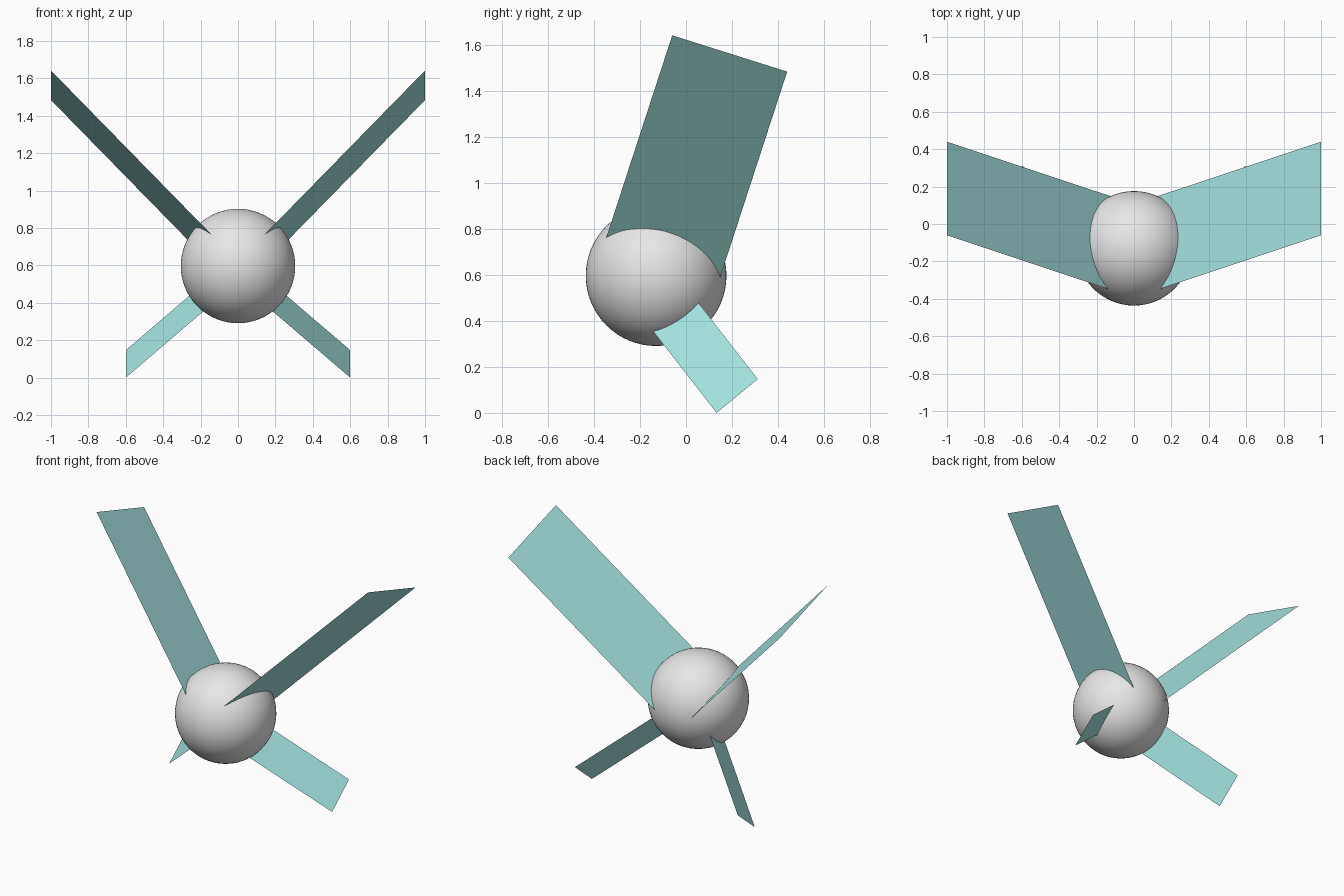
import bpy
import bmesh
from mathutils import Vector

cube = bpy.data.objects.get("Cube")
if cube:
    bpy.data.objects.remove(cube, do_unlink=True)


def make_material(name, rgb):
    mat = bpy.data.materials.new(name)
    mat.use_nodes = True
    colour = (*rgb, 1.0)
    mat.diffuse_color = colour
    bsdf = next(n for n in mat.node_tree.nodes if n.type == 'BSDF_PRINCIPLED')
    bsdf.inputs["Base Color"].default_value = colour
    return mat


def add_panel(name, tip_front, tip_back, direction, side, mat):
    """Flat sheet running from its outer edge along direction to the plane x = 0."""
    corners = [Vector(tip_front), Vector(tip_back)]
    d = Vector(direction)
    corners += [c - d * c.x for c in reversed(corners)]
    if side < 0:
        corners = [Vector((-c.x, c.y, c.z)) for c in reversed(corners)]
    bm = bmesh.new()
    bm.faces.new([bm.verts.new(c) for c in corners])
    mesh = bpy.data.meshes.new(name)
    bm.to_mesh(mesh)
    bm.free()
    mesh.materials.append(mat)
    obj = bpy.data.objects.new(name, mesh)
    bpy.context.collection.objects.link(obj)
    return obj


grey = make_material("light_grey", (0.8, 0.8, 0.8))
teal = make_material("pale_turquoise", (0.4, 0.83, 0.81))

# Round body
bpy.ops.mesh.primitive_uv_sphere_add(segments=64, ring_count=32, radius=0.306,
                                     location=(0, -0.13, 0.597))
body = bpy.context.object
body.name = "body"
body.data.materials.append(grey)
bpy.ops.object.shade_smooth()

# Long upper wings and short lower fins, one pair each
for side, label in ((1, "left"), (-1, "right")):
    add_panel(f"upper_wing_{label}", (1, -0.06, 1.642), (1, 0.44, 1.484),
              (1, 0.333, 1.022), side, teal)
    add_panel(f"lower_fin_{label}", (0.6, 0.133, 0.0), (0.6, 0.312, 0.147),
              (1, 0.665, -0.855), side, teal)
